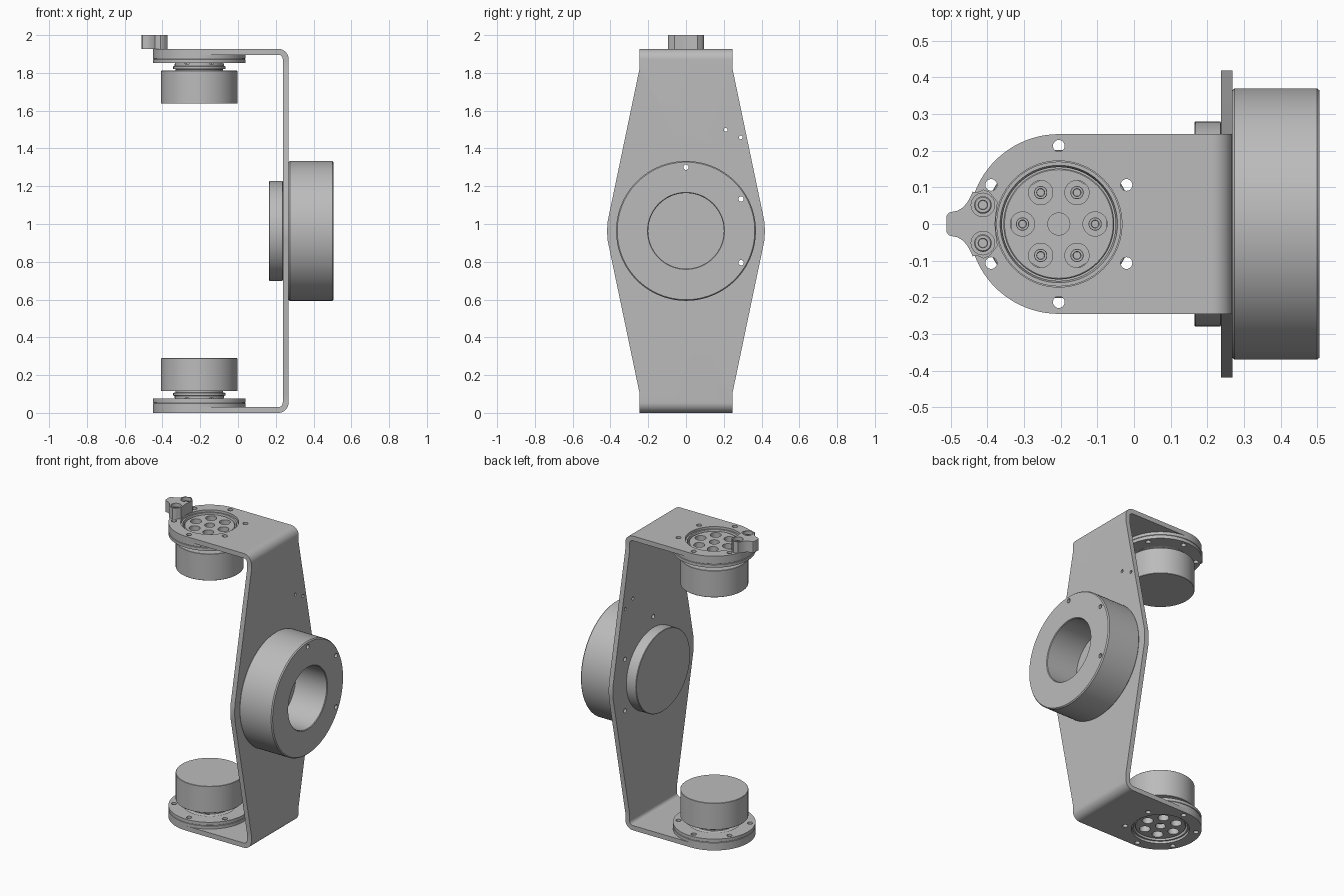
import bpy, bmesh
from math import sin, cos, pi, radians
from mathutils import Matrix, Vector

if "Cube" in bpy.data.objects:
    bpy.data.objects.remove(bpy.data.objects["Cube"])

grey = bpy.data.materials.new("machined grey")
grey.use_nodes = True
colour = (0.5, 0.5, 0.5, 1)
grey.diffuse_color = colour
grey.node_tree.nodes["Principled BSDF"].inputs["Base Color"].default_value = colour

MID = 0.9635          # height of the symmetry plane
TOP = 2 * MID         # top of the bracket
AXIS = -0.205         # x of both motor axes
ARM = 0.245           # half width of the arms
THICK = 0.031
FACE = 0.268          # outer face of the upright plate
ALONG_X = Matrix(((0, 0, 1, 0), (1, 0, 0, 0), (0, 1, 0, 0), (0, 0, 0, 1)))
ALONG_Y = Matrix(((1, 0, 0, 0), (0, 0, -1, 0), (0, 1, 0, 0), (0, 0, 0, 1)))


def make(name, bm, matrix=Matrix()):
    bm.transform(matrix)
    bmesh.ops.recalc_face_normals(bm, faces=bm.faces)
    mesh = bpy.data.meshes.new(name)
    bm.to_mesh(mesh)
    bm.free()
    mesh.materials.append(grey)
    ob = bpy.data.objects.new(name, mesh)
    bpy.context.collection.objects.link(ob)
    return ob


def prism(name, outline, low, high, matrix=Matrix()):
    """Extrude a closed 2D outline along local z."""
    bm = bmesh.new()
    face = bm.faces.new([bm.verts.new((a, b, low)) for a, b in outline])
    new = bmesh.ops.extrude_face_region(bm, geom=[face])["geom"]
    verts = [v for v in new if isinstance(v, bmesh.types.BMVert)]
    bmesh.ops.translate(bm, verts=verts, vec=(0, 0, high - low))
    return make(name, bm, matrix)


def lathe(name, profile, matrix, steps=96):
    """Spin a (radius, height) profile round local z."""
    bm = bmesh.new()
    verts = [bm.verts.new((r, 0, z)) for r, z in profile]
    edges = [bm.edges.new(p) for p in zip(verts, verts[1:])]
    bmesh.ops.spin(bm, geom=verts + edges, cent=(0, 0, 0), axis=(0, 0, 1),
                   angle=2 * pi, steps=steps, use_merge=True)
    bmesh.ops.remove_doubles(bm, verts=bm.verts, dist=0.0001)
    return make(name, bm, matrix)


def arc(cx, cy, r, start, end, n=16):
    angles = [radians(start + (end - start) * i / n) for i in range(n + 1)]
    return [(cx + r * cos(a), cy + r * sin(a)) for a in angles]


def circle(cx, cy, r, n=24):
    return arc(cx, cy, r, 0, 360, n)[:-1]


def hexes(cx, cy, r, first):
    return [Vector(p) for p in arc(cx, cy, r, first, first + 300, 5)]


def boolean(ob, cutters, operation="DIFFERENCE"):
    for cutter in cutters:
        mod = ob.modifiers.new("cut", "BOOLEAN")
        mod.operation, mod.solver, mod.object = operation, "EXACT", cutter
    bpy.context.view_layer.update()
    shape = ob.evaluated_get(bpy.context.evaluated_depsgraph_get())
    mesh = bpy.data.meshes.new_from_object(shape)
    ob.modifiers.clear()
    ob.data = mesh


def discard(cutters):
    for cutter in cutters:
        bpy.data.objects.remove(cutter)


# U-shaped bracket: bent strip, trimmed by its plan and its upright outline
bend, inner = 0.055, 0.055 - THICK
cx, lo, hi = FACE - bend, bend, TOP - bend
strip = ([(-0.6, 0)] + arc(cx, lo, bend, -90, 0, 10) + arc(cx, hi, bend, 0, 90, 10)
         + [(-0.6, TOP), (-0.6, TOP - THICK)] + arc(cx, hi, inner, 90, 0, 10)
         + arc(cx, lo, inner, 0, -90, 10) + [(-0.6, THICK)])
bracket = prism("bracket", strip, -0.6, 0.6, ALONG_Y)
waist = [(0.415, MID - 0.05), (0.418, MID), (0.415, MID + 0.05)]
side = [(ARM, -0.1), (ARM, 0.1)] + waist + [(ARM, TOP - 0.1), (ARM, TOP + 0.1)]
side += [(-y, z) for y, z in reversed(side)]
plan = arc(AXIS, 0, ARM, 90, 270, 48) + [(AXIS, -0.7), (0.5, -0.7), (0.5, 0.7), (AXIS, 0.7)]
trims = [prism("trim", side, -1, 1, ALONG_X), prism("trim", plan, -1, 3)]
boolean(bracket, trims, "INTERSECT")
discard(trims)

# Curved slots and pin holes in the upright, repeated half a turn round
cutters = []
for turn in (0, 180):
    slot_r, half, a, b = 0.458, 0.034, 64 + turn, 95 + turn
    ends = [(slot_r * cos(radians(t)), MID + slot_r * sin(radians(t))) for t in (a, b)]
    slot = (arc(0, MID, slot_r + half, a, b) + arc(*ends[1], half, b, b + 180)[1:-1]
            + arc(0, MID, slot_r - half, b, a) + arc(*ends[0], half, a - 180, a)[1:-1])
    cutters.append(prism("slot", slot, 0.1, 0.4, ALONG_X))
    s = 1 if turn == 0 else -1
    for y, z in ((0.21, 0.535), (0.29, 0.495)):
        cutters.append(prism("pin", circle(s * y, MID + s * z, 0.01), 0.1, 0.4, ALONG_X))

# Motor openings and flange screw holes through the arms
cutters.append(prism("opening", circle(AXIS, 0, 0.172, 96), -0.1, 2.1))
flange_holes = [prism("flange hole", circle(*p, 0.016), -0.1, 2.1)
                for p in hexes(AXIS, 0, 0.213, 30)]
drum_holes = [prism("drum hole", circle(*p, 0.014), 0.1, 0.7, ALONG_X)
              for p in hexes(0, MID, 0.337, 30)]
boolean(bracket, cutters + flange_holes + drum_holes)
discard(cutters)

# Large hollow drum on the outer face of the upright
at_mid = Matrix.Translation((0, 0, MID)) @ ALONG_X
drum = lathe("drum", [(0, FACE), (0.364, FACE), (0.37, FACE + 0.006), (0.37, 0.499),
                      (0.364, 0.506), (0.204, 0.506), (0.2, 0.502),
                      (0.2, FACE + 0.01), (0, FACE + 0.01)], at_mid, 128)
boolean(drum, drum_holes)
discard(drum_holes)

# Slightly oval cap on the inner face
oval = Matrix.Translation((0, 0, MID)) @ Matrix.Diagonal((1, 1.057, 1, 1)) @ ALONG_X
cap = lathe("inner_cap", [(0, 0.165), (0.262, 0.165), (0.265, 0.168), (0.265, 0.236),
                          (0.255, 0.238), (0.255, 0.25), (0, 0.25)], oval)


# Motors: heights are measured inwards from the outer face of the arm
def motor(prefix, matrix):
    parts = []
    flange = lathe(prefix + "_flange", [(0.16, 0.014), (0.17, 0.014), (0.17, THICK), (ARM, THICK),
                   (ARM, 0.05), (ARM - 0.003, 0.052), (ARM - 0.003, 0.054), (ARM, 0.056),
                   (ARM, 0.075), (0.155, 0.075), (0.155, 0.03), (0.16, 0.014)], matrix)
    boolean(flange, flange_holes)
    rotor = lathe(prefix + "_rotor", [(0, 0.02), (0.148, 0.02), (0.151, 0.023), (0.151, 0.07),
                  (0.13, 0.075), (0.13, 0.09), (0.138, 0.092), (0.138, 0.106), (0.125, 0.108),
                  (0.125, 0.125), (0, 0.125)], matrix)
    wells = []
    for p in hexes(0, 0, 0.099, 0):
        wells.append(prism("well", circle(*p, 0.033, 32), -0.1, 0.08, matrix))
        spot = matrix @ Matrix.Translation((p.x, p.y, 0))
        parts.append(lathe(prefix + "_screw", [(0, 0.06), (0.01, 0.06), (0.011, 0.052),
                           (0.017, 0.052), (0.018, 0.054), (0.018, 0.083), (0, 0.083)], spot, 18))
    wells.append(prism("well", circle(0, 0, 0.03, 32), -0.1, 0.05, matrix))
    boolean(rotor, wells)
    discard(wells)
    body = lathe(prefix + "_body", [(0, 0.115), (0.2, 0.115), (0.202, 0.117), (0.202, 0.288),
                 (0.2, 0.29), (0, 0.29)], matrix)
    return parts + [flange, rotor, body]


motor("lower_motor", Matrix.Translation((AXIS, 0, 0)))
motor("upper_motor", Matrix.Translation((AXIS, 0, TOP)) @ Matrix.Diagonal((1, 1, -1, 1)))
discard(flange_holes)

# Pointer clamp with two counterbored screws, on the end of the upper arm
half = [(-0.511, 0), (-0.511, 0.022), (-0.506, 0.03), (-0.497, 0.033), (-0.482, 0.036),
        (-0.468, 0.044), (-0.455, 0.058), (-0.446, 0.074), (-0.44, 0.088), (-0.428, 0.086),
        (-0.41, 0.094), (-0.395, 0.088), (-0.388, 0.08), (-0.372, 0.06), (-0.376, 0.03),
        (-0.379, 0)]
outline = half + [(x, -y) for x, y in reversed(half[1:-1])]
clamp = prism("pointer_clamp", outline, TOP, 2.0)
bores = [prism("bore", circle(-0.412, s * 0.052, 0.032, 32), TOP + 0.035, 2.1) for s in (1, -1)]
boolean(clamp, bores)
discard(bores)
for s in (1, -1):
    spot = Matrix.Translation((-0.412, s * 0.052, TOP))
    lathe("clamp_screw", [(0, 0.03), (0.024, 0.03), (0.024, 0.052), (0.021, 0.055),
                          (0.013, 0.055), (0.012, 0.042), (0, 0.042)], spot, 24)

# Smooth the round surfaces, keep machined edges sharp
for ob in bpy.context.collection.objects:
    ob.select_set(ob.type == "MESH" and grey.name in ob.data.materials)
bpy.context.view_layer.objects.active = bracket
bpy.ops.object.shade_smooth_by_angle(angle=radians(30))
